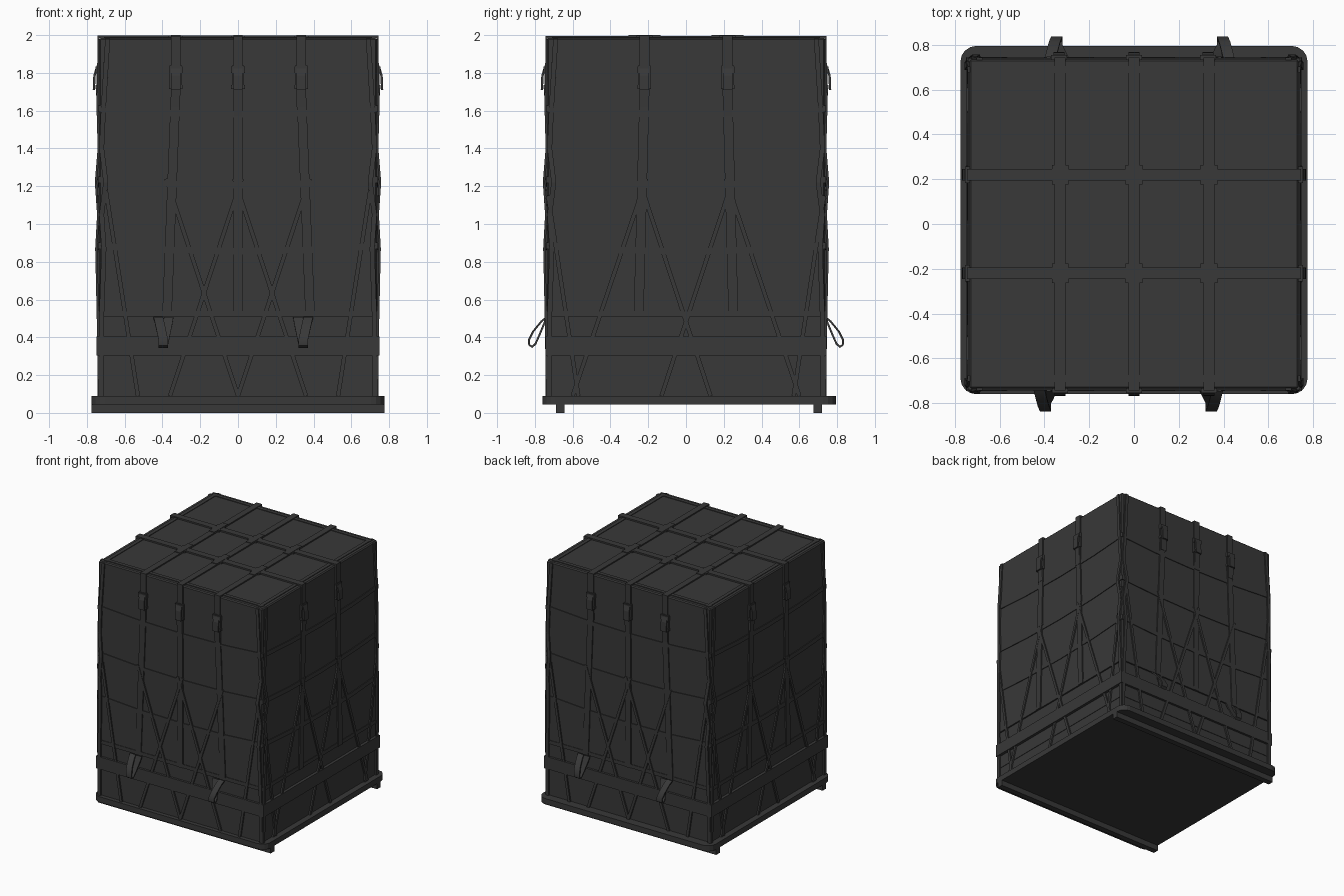
import bpy, bmesh
from math import pi
from mathutils import Vector, Matrix

if "Cube" in bpy.data.objects:
    bpy.data.objects.remove(bpy.data.objects["Cube"])

MAT = bpy.data.materials.new("dark_grey")
MAT.diffuse_color = (0.04, 0.04, 0.04, 1)
MAT.use_nodes = True
MAT.node_tree.nodes["Principled BSDF"].inputs["Base Color"].default_value = MAT.diffuse_color


def finish(name, bm):
    bmesh.ops.recalc_face_normals(bm, faces=bm.faces)
    me = bpy.data.meshes.new(name)
    bm.to_mesh(me)
    bm.free()
    ob = bpy.data.objects.new(name, me)
    me.materials.append(MAT)
    bpy.context.collection.objects.link(ob)
    return ob


def block(bm, lo, hi):
    lo, hi = Vector(lo), Vector(hi)
    size = Matrix.Diagonal((*(hi - lo), 1))
    return bmesh.ops.create_cube(bm, size=1, matrix=Matrix.Translation((lo + hi) / 2) @ size)["verts"]


def strap(bm, pts, across, width, thick=0.012):
    """Sweep a flat webbing section along pts; 'across' is the width direction."""
    pts, across = [Vector(p) for p in pts], Vector(across).normalized()
    rings = []
    for i, p in enumerate(pts):
        a = (p - pts[i - 1]).normalized() if i else (pts[1] - p).normalized()
        b = (pts[i + 1] - p).normalized() if i < len(pts) - 1 else a
        n = (a + b).cross(across).normalized()
        n /= max(0.5, abs(n.dot(a.cross(across).normalized())))
        w, t = across * width / 2, n * thick / 2
        rings.append([bm.verts.new(p + q) for q in (w + t, t - w, -w - t, w - t)])
    for r, s in zip(rings, rings[1:]):
        for k in range(4):
            bm.faces.new((r[k], r[(k + 1) % 4], s[(k + 1) % 4], s[k]))
    bm.faces.new(rings[0])
    bm.faces.new(rings[-1][::-1])


def on_side(side, u, z, d):
    """Point on side 0 front, 1 right, 2 back, 3 left at distance d from the centre."""
    s = 1 if side < 2 else -1
    return Vector((s * u, -s * d, z) if side % 2 == 0 else (s * d, s * u, z))


def flat_strap(bm, side, path, width, d=0.74):
    """Strap lying on a side; path holds (u, z) or (u, z, d)."""
    pts = [on_side(side, p[0], p[1], p[2] if len(p) > 2 else d) for p in path]
    normal = on_side(side, 0, 0, 1)
    strap(bm, pts, (pts[-1] - pts[0]).cross(normal), width)


# Pallet deck with rounded corners
bm = bmesh.new()
block(bm, (-0.775, -0.76, 0.045), (0.775, 0.795, 0.09))
edges = [e for e in bm.edges if abs(e.verts[0].co.z - e.verts[1].co.z) > 0.01]
bmesh.ops.bevel(bm, geom=edges, offset=0.07, segments=4, profile=0.5, affect='EDGES')
finish("pallet_deck", bm)

# Pallet runners
bm = bmesh.new()
for y in (-0.665, 0.697):
    block(bm, (-0.775, y - 0.023, 0), (0.775, y + 0.023, 0.05))
finish("pallet_runners", bm)

# Wrapped load and fabric cover
bm = bmesh.new()
block(bm, (-0.727, -0.727, 0.09), (0.727, 0.727, 0.6))
finish("load", bm)
bm = bmesh.new()
block(bm, (-0.735, -0.735, 0.51), (0.735, 0.735, 1.985))
bmesh.ops.bevel(bm, geom=bm.edges[:], offset=0.008, segments=1, affect='EDGES')
finish("cover", bm)

# Wide belt and thinner wrap below it
bm = bmesh.new()
block(bm, (-0.75, -0.745, 0.305), (0.75, 0.745, 0.405))
block(bm, (-0.731, -0.731, 0.2), (0.731, 0.731, 0.3))
finish("lower_belts", bm)

# Straps running up one side, over the top and down the other
COLS, ROWS = (-0.33, 0, 0.335), (-0.22, 0.22)
bm = bmesh.new()
for x in COLS:
    x2 = x * 1.14
    strap(bm, [(x2, -0.737, 0.51), (x, -0.738, 1.7), (x, -0.738, 1.989), (x, 0.738, 1.989),
               (x, 0.738, 1.7), (x2, 0.737, 0.51)], (1, 0, 0), 0.05)
for y in ROWS:
    y2 = y * 1.14
    strap(bm, [(-0.739, y2, 0.51), (-0.739, y, 1.7), (-0.739, y, 1.991), (0.739, y, 1.991),
               (0.739, y, 1.7), (0.739, y2, 0.51)], (0, 1, 0), 0.052)
finish("over_top_straps", bm)

# Stitched keepers where the top straps cross
bm = bmesh.new()
for x in COLS:
    for y in ROWS:
        for s in (-1, 1):
            block(bm, (x - 0.037, y + s * 0.03 - 0.013, 1.985), (x + 0.037, y + s * 0.03 + 0.013, 1.998))
        block(bm, (x - 0.025, y - 0.085, 1.985), (x + 0.025, y + 0.085, 2.0))
finish("crossing_keepers", bm)

# Edge straps around the rim of the top
bm = bmesh.new()
for side in range(4):
    p, q = on_side(side, -0.71, 1.986, 0.69), on_side(side, 0.71, 1.986, 0.69)
    strap(bm, [p, q], on_side(side, 0, 0, 1), 0.03, 0.008)
finish("top_edge_straps", bm)

# Horizontal net straps, sagging slightly mid-side
bm = bmesh.new()
for side in range(4):
    for z in (1.61, 1.235, 0.885):
        flat_strap(bm, side, [(-0.738, z), (-0.4, z - 0.022), (0, z - 0.03), (0.4, z - 0.022), (0.738, z)],
                   0.035, 0.735)
    flat_strap(bm, side, [(-0.735, 0.525), (0.735, 0.525)], 0.03, 0.733)
finish("horizontal_straps", bm)

# Corner straps, bowing out where the net pulls
bm = bmesh.new()
for side in range(4):
    for s in (-1, 1):
        flat_strap(bm, side, [(s * 0.69, 1.98, 0.737), (s * 0.712, 1.62, 0.743), (s * 0.722, 1.4, 0.737),
                              (s * 0.70, 1.22, 0.752), (s * 0.722, 1.05, 0.74), (s * 0.71, 0.87, 0.75),
                              (s * 0.722, 0.51, 0.742), (s * 0.725, 0.09, 0.735)], 0.026)
finish("corner_straps", bm)

# Diagonal tie-down straps from the net to the deck
FRONT = [(0.02, 1.24, -0.36), (0.38, 1.24, 0.0), (0.70, 1.18, 0.53)]
RIGHT = [(-0.21, 1.24, -0.60), (-0.25, 1.24, 0.13), (-0.73, 1.15, -0.57)]
bm = bmesh.new()
for side in range(4):
    for top, z, low in (RIGHT if side % 2 else FRONT):
        for s in (-1, 1):
            flat_strap(bm, side, [(s * top, z, 0.741), (s * low, 0.09, 0.737)], 0.022)
finish("diagonal_straps", bm)

# Buckles with a folded flap and a loose strap tail
buckles, tails = bmesh.new(), bmesh.new()
for side in range(4):
    for i, u in enumerate(ROWS if side % 2 else COLS):
        for lo, hi, half, d in ((1.715, 1.84, 0.033, 0.748), (1.80, 1.835, 0.036, 0.755),
                                (1.715, 1.735, 0.036, 0.754)):
            a, b = on_side(side, u - half, lo, 0.73), on_side(side, u + half, hi, d)
            block(buckles, [min(p) for p in zip(a, b)], [max(p) for p in zip(a, b)])
        flat_strap(buckles, side, [(u, 1.83, 0.747), (u, 1.785, 0.76), (u, 1.71, 0.763)], 0.05)
        flat_strap(tails, side, [(u, 1.73, 0.746), (u, 1.57 if i == 1 else 1.62, 0.741)], 0.048)
finish("buckles", buckles)
finish("strap_tails", tails)

# Hanging webbing loops at front and back
bm = bmesh.new()
for side in (0, 2):
    for u, s in ((-0.395, 1), (0.345, -1)):
        path = [(-0.028, 0.505, 0.74), (-0.022, 0.485, 0.765), (-0.01, 0.43, 0.81), (0, 0.385, 0.832),
                (0.0, 0.36, 0.83), (0.0, 0.35, 0.815), (0.0, 0.365, 0.797), (0.01, 0.41, 0.777),
                (0.022, 0.47, 0.752), (0.028, 0.505, 0.74)]
        pts = [on_side(side, u + s * a, z, d) for a, z, d in path]
        strap(bm, pts, (1, 0, 0), 0.05, 0.01)
loops = finish("hanging_loops", bm)
bpy.context.view_layer.objects.active = loops
loops.select_set(True)
bpy.ops.object.shade_smooth_by_angle(angle=pi / 4)
